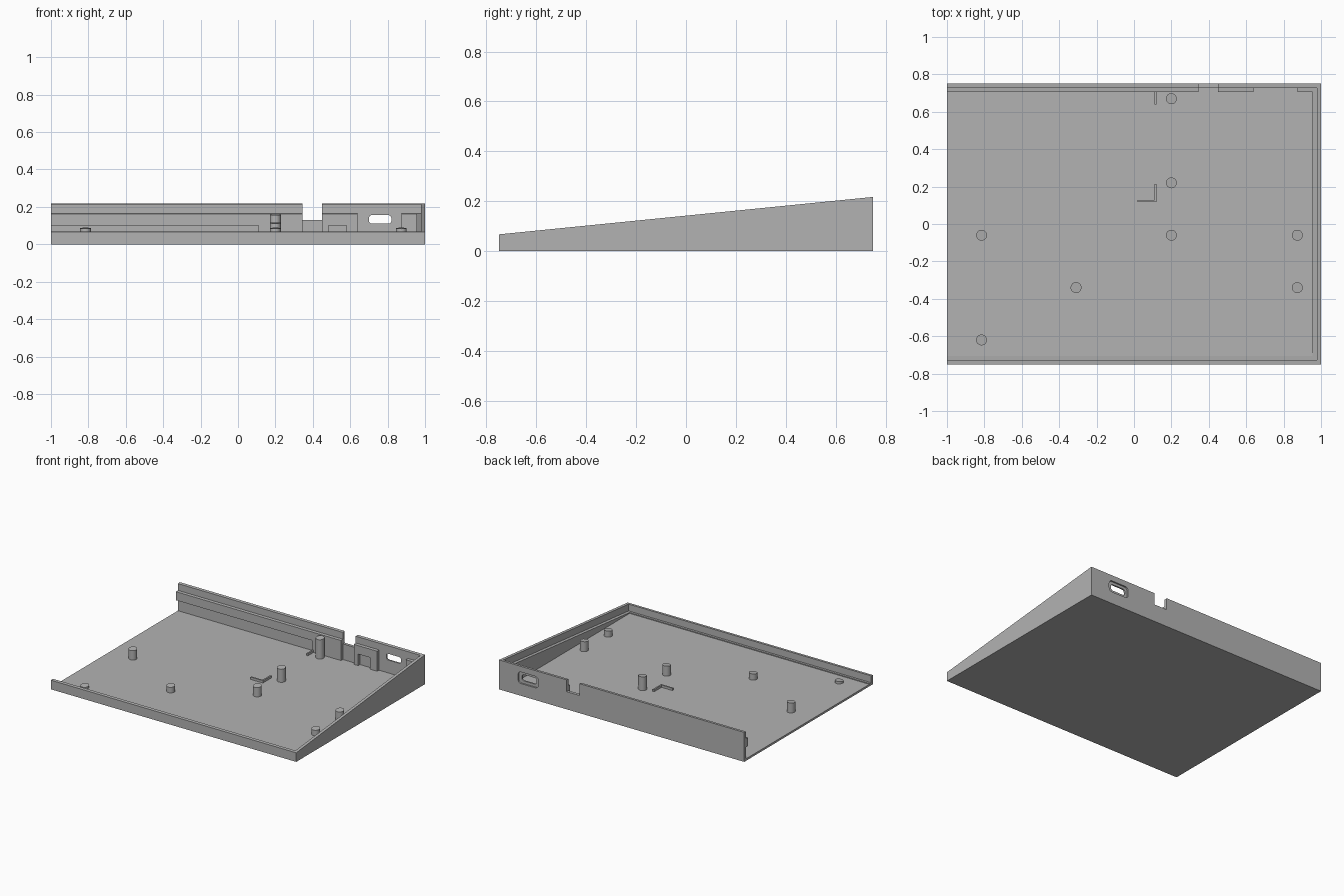
import bpy, bmesh

cube = bpy.data.objects.get("Cube")
if cube:
    bpy.data.objects.remove(cube)

grey = bpy.data.materials.new("plain grey")
grey.use_nodes = True
grey.diffuse_color = (0.45, 0.45, 0.45, 1)
grey.node_tree.nodes["Principled BSDF"].inputs["Base Color"].default_value = grey.diffuse_color

FLOOR = 0.015
WALL = 0.728     # inner face of the thin upper wall
LIP = 0.707      # inner face of the supporting ledge


def rim(y):
    return 0.142 + 0.1 * y


def ledge(y):
    return rim(y) - 0.05


def level(z):
    return z if callable(z) else lambda y: z


def finish(name, bm):
    bmesh.ops.recalc_face_normals(bm, faces=bm.faces)
    mesh = bpy.data.meshes.new(name)
    bm.to_mesh(mesh)
    bm.free()
    obj = bpy.data.objects.new(name, mesh)
    bpy.context.collection.objects.link(obj)
    mesh.materials.append(grey)
    return obj


def block(name, x, y, z, rounding=0):
    """Box whose bottom and top may follow the sloping rim."""
    bm = bmesh.new()
    bmesh.ops.create_cube(bm, size=1)
    for v in bm.verts:
        top = v.co.z > 0
        v.co.x = x[v.co.x > 0]
        v.co.y = y[v.co.y > 0]
        v.co.z = level(z[top])(v.co.y)
    if rounding:
        edges = [e for e in bm.edges
                 if abs(e.verts[0].co.y - e.verts[1].co.y) > 0.001]
        bmesh.ops.bevel(bm, geom=edges, offset=rounding, segments=5,
                        profile=0.5, affect='EDGES')
    return finish(name, bm)


def carve(target, *args):
    cutter = block("cutter", *args)
    mod = target.modifiers.new("cut", 'BOOLEAN')
    mod.operation = 'DIFFERENCE'
    mod.solver = 'EXACT'
    mod.object = cutter
    bpy.context.view_layer.objects.active = target
    bpy.ops.object.modifier_apply(modifier=mod.name)
    bpy.data.objects.remove(cutter)


# Wedge tray, open on its right end
tray = block("case_tray", (-1, 1), (-0.75, 0.75), (0, rim))
carve(tray, (-2, 0.978), (-WALL, WALL), (ledge, 1))       # seat for the plate
carve(tray, (-2, 0.955), (-LIP, LIP), (FLOOR, 1.1))       # main cavity
carve(tray, (-2, 0.11), (0.6, WALL), (FLOOR, 0.1))        # undercut below back lip

# Back wall openings
carve(tray, (0.345, 0.45), (0.61, WALL), (FLOOR, 1.2))
carve(tray, (0.345, 0.45), (0.62, 0.9), (0.13, 1.3))      # cable notch
carve(tray, (0.485, 0.58), (0.63, WALL), (FLOOR, 0.1))
carve(tray, (0.64, 0.875), (0.64, WALL), (FLOOR, 1.4))    # thin wall at port
carve(tray, (0.68, 0.845), (0.739, 0.9), (0.09, 0.175), 0.025)
carve(tray, (0.7, 0.82), (0.65, 0.95), (0.11, 0.156), 0.016)

# Support posts with tops following the slope
posts = [(0.2, 0.67), (0.2, 0.22), (0.2, -0.06), (-0.815, -0.06),
         (0.873, -0.06), (-0.31, -0.34), (0.873, -0.34), (-0.815, -0.62)]
for i, (px, py) in enumerate(posts):
    bm = bmesh.new()
    bmesh.ops.create_cone(bm, cap_ends=True, segments=32,
                          radius1=0.029, radius2=0.029, depth=1)
    for v in bm.verts:
        v.co.x += px
        v.co.y += py
        v.co.z = ledge(v.co.y) if v.co.z > 0 else FLOOR - 0.005
    post = finish(f"support_post_{i + 1}", bm)
    bpy.ops.object.select_all(action='DESELECT')
    post.select_set(True)
    bpy.context.view_layer.objects.active = post
    bpy.ops.object.shade_smooth_by_angle()

# Low locating ribs on the floor
rib_z = (FLOOR - 0.005, 0.032)
block("corner_rib_long", (0.02, 0.11), (0.117, 0.128), rib_z)
block("corner_rib_short", (0.11, 0.121), (0.117, 0.215), rib_z)
block("back_rib", (0.11, 0.121), (0.64, 0.71), rib_z)
